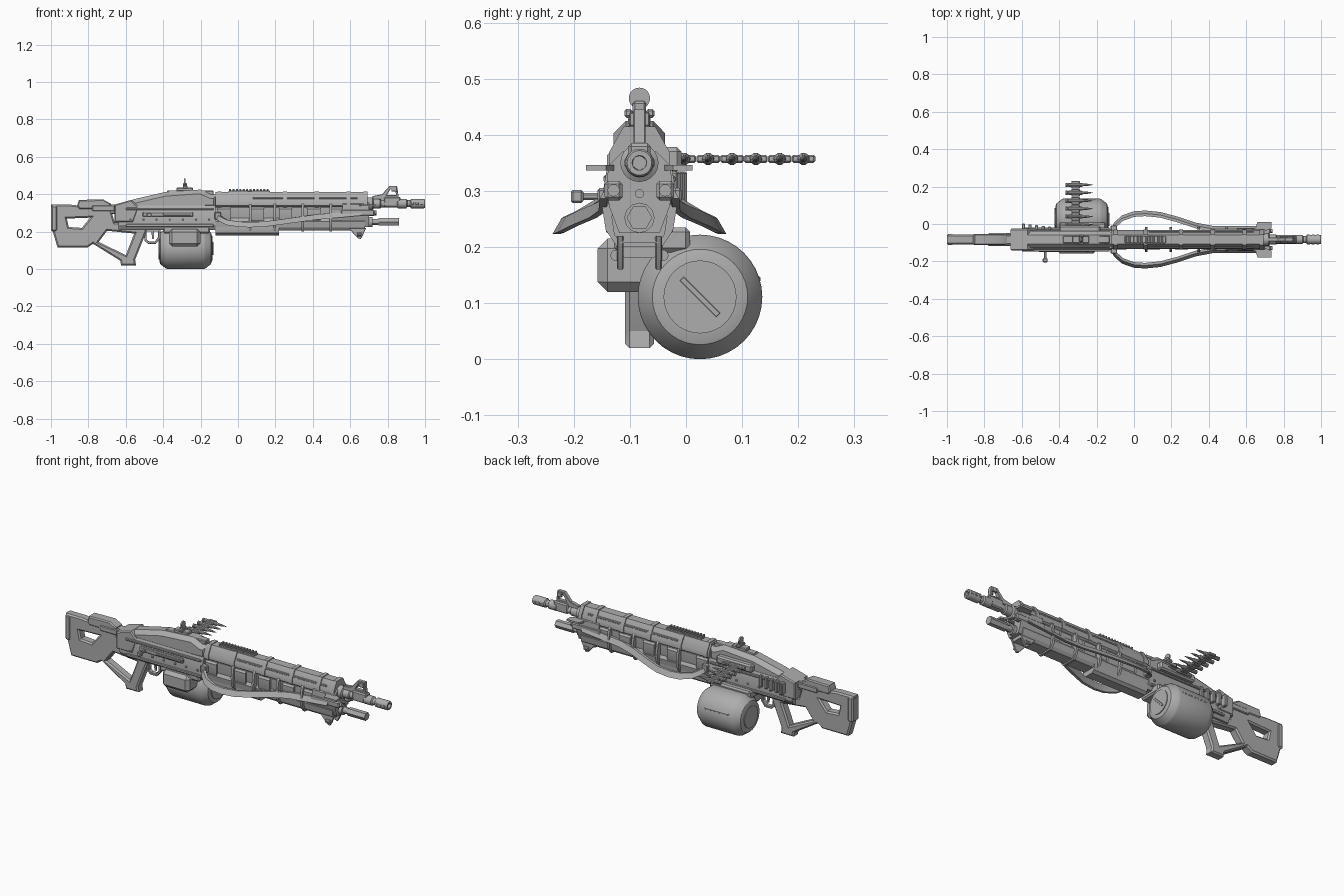
import bpy, bmesh, math
from mathutils import Vector, Matrix

cube = bpy.data.objects.get("Cube")
if cube:
    bpy.data.objects.remove(cube)

YC = -0.083  # centre plane of the weapon
grey = bpy.data.materials.new("plain grey")
grey.use_nodes = True
COLOUR = (0.42, 0.42, 0.42, 1)
grey.diffuse_color = COLOUR
grey.node_tree.nodes["Principled BSDF"].inputs["Base Color"].default_value = COLOUR
parts = []


def add(name, mesh):
    mesh.materials.clear()
    mesh.materials.append(grey)
    ob = bpy.data.objects.new(name, mesh)
    bpy.context.collection.objects.link(ob)
    parts.append(ob)
    return ob


def from_bm(name, bm):
    bmesh.ops.recalc_face_normals(bm, faces=bm.faces)
    mesh = bpy.data.meshes.new(name)
    bm.to_mesh(mesh)
    bm.free()
    return add(name, mesh)


def box(name, x, y, z, bevel=0.004):
    """Box from (min, max) pairs; y is relative to the centre plane."""
    bm = bmesh.new()
    size = (x[1] - x[0], y[1] - y[0], z[1] - z[0])
    mid = ((x[0] + x[1]) / 2, (y[0] + y[1]) / 2 + YC, (z[0] + z[1]) / 2)
    bmesh.ops.create_cube(bm, size=1, matrix=Matrix.Translation(mid) @ Matrix.Diagonal((*size, 1)))
    if bevel:
        bmesh.ops.bevel(bm, geom=bm.edges[:], offset=min(bevel, min(size) * 0.3), segments=1, affect='EDGES')
    return from_bm(name, bm)


def pair(name, x, y, z, bevel=0.004):
    box(name + "_left", x, y, z, bevel)
    box(name + "_right", x, (-y[1], -y[0]), z, bevel)


def plate(name, outlines, half, bevel=0.006, y=0):
    """Side outline in x and z, with optional holes, thickened in y."""
    cu = bpy.data.curves.new(name, 'CURVE')
    cu.dimensions, cu.fill_mode = '2D', 'BOTH'
    cu.extrude, cu.bevel_depth, cu.offset = half - bevel, bevel, -bevel
    cu.bevel_resolution = 0
    for pts in outlines:
        sp = cu.splines.new('POLY')
        sp.points.add(len(pts) - 1)
        for p, (px, pz) in zip(sp.points, pts):
            p.co = (px, pz, 0, 1)
        sp.use_cyclic_u = True
    tmp = bpy.data.objects.new(name + "_outline", cu)
    bpy.context.collection.objects.link(tmp)
    dg = bpy.context.evaluated_depsgraph_get()
    mesh = bpy.data.meshes.new_from_object(tmp.evaluated_get(dg))
    bpy.data.objects.remove(tmp)
    mesh.transform(Matrix.Translation((0, YC + y, 0)) @ Matrix.Rotation(math.pi / 2, 4, 'X'))
    return add(name, mesh)


def loft(name, rings):
    """Skin equal-length closed rings of points and cap the ends."""
    bm = bmesh.new()
    rows = [[bm.verts.new(p) for p in ring] for ring in rings]
    n = len(rows[0])
    for a, b in zip(rows, rows[1:]):
        for i in range(n):
            bm.faces.new((a[i], a[(i + 1) % n], b[(i + 1) % n], b[i]))
    bm.faces.new(rows[0])
    bm.faces.new(rows[-1])
    return from_bm(name, bm)


def section(name, x0, x1, half, grow=0):
    """Symmetric cross-section (half width, z) extruded along x."""
    pts = [(w + grow, z) for w, z in half] + [(-w - grow, z) for w, z in reversed(half)]
    return loft(name, [[(x, YC + w, z) for w, z in pts] for x in (x0, x1)])


def lathe(name, profile, z, y=0, n=20):
    """Turned part along x from (x, radius) points."""
    return loft(name, [[(x, YC + y + r * math.cos(math.tau * i / n), z + r * math.sin(math.tau * i / n))
                        for i in range(n)] for x, r in profile])


def tube(name, x0, x1, r, z, y=0, n=20):
    return lathe(name, [(x0, r), (x1, r)], z, y, n)


# Stock, thumbhole frame and grip
stock = [(-1, .345), (-.99, .2), (-.965, .115), (-.805, .115), (-.775, .135), (-.63, .045), (-.625, .02),
         (-.545, .02), (-.55, .05), (-.49, .2), (-.49, .25), (-.66, .25), (-.68, .32), (-.9, .345)]
plate("stock", [stock,
                [(-.915, .27), (-.905, .225), (-.835, .22), (-.79, .275)],
                [(-.7, .205), (-.745, .145), (-.6, .075), (-.555, .19)]], .026, .008)
box("butt_pad", (-1, -.965), (-.03, .03), (.2, .34), .008)
plate("cheek_rest", [[(-.86, .34), (-.85, .37), (-.72, .372), (-.68, .35), (-.68, .32), (-.85, .32)]], .03)
box("stock_tube", (-.83, -.6), (-.024, .024), (.295, .345))
pair("stock_clamp", (-.78, -.66), (.02, .034), (.31, .34))

# Receiver
section("lower_receiver", -.64, -.12, [(.038, .21), (.054, .235), (.056, .325), (.048, .34)])
plate("top_cover", [[(-.63, .32), (-.63, .35), (-.55, .375), (-.39, .412), (-.2, .425), (-.145, .4),
                     (-.11, .4), (-.11, .32)]], .046, .022)
plate("rear_hinge", [[(-.66, .25), (-.66, .345), (-.57, .37), (-.53, .33), (-.56, .25)]], .058)
box("cover_spine", (-.38, -.13), (-.02, .02), (.39, .42))
pair("receiver_rail", (-.6, -.13), (.05, .064), (.315, .328), .003)
pair("receiver_skirt", (-.6, -.13), (.048, .06), (.225, .24), .003)
box("bolt_track", (-.51, -.24), (-.068, -.05), (.28, .305))
box("bolt_cover", (-.4, -.25), (-.074, -.05), (.287, .298), .002)
box("charging_arm", (-.482, -.468), (-.118, -.05), (.284, .296), .003)
box("charging_knob", (-.488, -.462), (-.122, -.1), (.278, .302))
for i in range(5):
    box(f"side_gear_{i + 1}", (-.6 + i * .035, -.582 + i * .035), (.05, .085 - i * .004), (.27, .335))
for i in range(7):
    for s in (-1, 1):
        lathe(f"receiver_pin_{i + 1}_{'right' if s < 0 else 'left'}",
              [(-.58 + i * .07, .006), (-.57 + i * .07, .006)], .262, s * .055, 8)

# Trigger and guard
plate("trigger_guard", [[(-.505, .21), (-.5, .15), (-.48, .135), (-.44, .135), (-.415, .165), (-.415, .21)],
                        [(-.49, .2), (-.488, .158), (-.475, .147), (-.445, .147), (-.428, .17), (-.428, .2)]],
      .013, .002)
plate("trigger", [[(-.465, .21), (-.458, .16), (-.448, .16), (-.45, .21)]], .005, .001)

# Drum magazine, its feed box and slotted cap
DY = .108
lathe("drum", [(-.42, .07), (-.415, .085), (-.385, .108), (-.375, .111), (-.185, .111), (-.175, .108),
               (-.145, .085), (-.14, .068)], .111, DY, 40)
tube("drum_cap", -.145, -.136, .065, .111, DY, 32)
tube("drum_rear_cap", -.424, -.415, .06, .111, DY, 32)
slot = box("drum_slot", (-.138, -.132), (-.046, .046), (-.005, .005), .001)
slot.data.transform(Matrix.Translation((0, YC + DY, .111)) @ Matrix.Rotation(-math.pi / 4, 4, 'X')
                    @ Matrix.Translation((0, -YC, 0)))
box("feed_box", (-.37, -.2), (-.075, .06), (.12, .215), .018)
box("feed_neck", (-.4, -.15), (-.045, .09), (.19, .235), .008)
for i in range(3):
    a = math.radians(20 + i * 50)
    box(f"drum_rib_{i + 1}", (-.36, -.2), (DY + .108 * math.cos(a) - .012, DY + .108 * math.cos(a) + .006),
        (.105 + .108 * math.sin(a) - .006, .105 + .108 * math.sin(a) + .008))

# Ammunition belt
box("feed_tray", (-.4, -.18), (.03, .075), (.335, .378), .008)
for i in range(6):
    y = .08 + i * .0425
    lathe(f"round_{i + 1}", [(-.365, .011), (-.356, .011), (-.354, .008), (-.35, .011), (-.28, .011), (-.272, .007),
                             (-.25, .006), (-.22, .001)], .357, y, 10)
    box(f"belt_link_{i + 1}", (-.335, -.29), (y - .021, y + .021), (.35, .364), .003)

# Rear sight
box("sight_base", (-.33, -.24), (-.02, .02), (.415, .435))
box("sight_post", (-.295, -.272), (-.012, .012), (.43, .46))
tube("sight_disc", -.288, -.28, .019, .465, 0, 20)
pair("sight_knob", (-.295, -.27), (.012, .027), (.43, .446))

# Barrel shroud with bands and top rail
shroud = [(.03, .325), (.05, .34), (.05, .365), (.024, .411)]
section("barrel_shroud", -.12, .69, shroud)
for i, x in enumerate((-.11, .05, .24, .41, .58, .67)):
    section(f"shroud_band_{i + 1}", x, x + .022, [(w, z + (.004 if z > .36 else 0)) for w, z in shroud], .004)
box("top_rail", (-.05, .17), (-.018, .018), (.405, .42), .002)
for i in range(12):
    box(f"rail_tooth_{i + 1}", (-.048 + i * .0183, -.037 + i * .0183), (-.02, .02), (.418, .428), .002)
pair("shroud_strip", (.08, .64), (.036, .046), (.375, .385), .002)

# Inner core, forend and ribs
section("forend_core", -.12, .6, [(.034, .24), (.04, .26), (.04, .33), (.03, .34)])
for i, x in enumerate((-.11, .07, .22, .37, .5)):
    section(f"core_block_{i + 1}", x, x + .07, [(.044, .25), (.052, .27), (.052, .32), (.044, .33)])
section("lower_forend", -.12, .68, [(.033, .207), (.045, .222), (.05, .255), (.04, .272)])
section("forend_belly", -.12, .22, [(.025, .18), (.04, .192), (.046, .22), (.04, .25)])
for i, x in enumerate((.06, .19, .34, .49)):
    section(f"forend_rib_{i + 1}", x, x + .013, [(.04, .2), (.06, .23), (.068, .28), (.058, .34), (.045, .355)])
section("front_block", .56, .7, [(.036, .225), (.053, .27), (.06, .3), (.055, .345), (.03, .37)])
pair("side_tube", (.55, .73), (.03, .062), (.283, .318), .006)
for s, side in ((1, "left"), (-1, "right")):
    tube(f"side_tube_plug_{side}", .725, .74, .011, .301, s * .046, 12)
    plate(f"front_foot_{side}", [[(.59, .22), (.64, .165), (.655, .16), (.665, .175), (.685, .22)]], .006, .002, s * .034)
    tube(f"foot_pivot_{side}", .635, .66, .01, .185, s * .042, 10)
    # Flared fin beside the muzzle end
    fin = [(.6, .045), (.65, .062), (.66, .095), (.735, .095), (.735, .06), (.7, .045)]
    loft(f"front_fin_{side}", [[(x, YC + s * y, z) for x, y in fin] for z in (.336, .346)])

# Curved carrying bars on both sides: a flat band swept along a path
path = [(-.115, .05, .29), (-.1, .08, .272), (-.06, .115, .25), (.0, .136, .24), (.06, .14, .237),
        (.14, .132, .24), (.23, .108, .252), (.33, .075, .266), (.42, .058, .278), (.66, .056, .3)]
for s, side in ((1, "left"), (-1, "right")):
    rings = []
    for i, p in enumerate(path):
        d = Vector(path[min(i + 1, len(path) - 1)]) - Vector(path[max(i - 1, 0)])
        out = Vector((-d.y, d.x, 0)).normalized() * .007
        up = Vector((0, -.008, .014))
        ring = [Vector(p) + a * out + b * up for a, b in ((1, 1), (-1, 1), (-1, -1), (1, -1))]
        rings.append([(v.x, YC + s * v.y, v.z) for v in ring])
    loft(f"side_bar_{side}", rings)
pair("bar_mount", (-.125, -.09), (.045, .075), (.265, .305))

# Barrel, muzzle and gas tube
lathe("barrel", [(.68, .034), (.72, .034), (.725, .026), (.76, .026), (.765, .02), (.85, .02), (.855, .025),
                 (.9, .025), (.905, .018), (.92, .018), (.925, .025), (.995, .025), (1, .022), (1, .013), (.96, .012)], .35)
for i in range(3):
    pair(f"muzzle_prong_{i + 1}", (.925 + i * .025, .94 + i * .025), (.014, .027), (.343, .357), .002)
tube("gas_tube", .66, .8, .017, .252, 0, 12)
tube("gas_tube_cap", .75, .86, .023, .252, 0, 6)
tube("gas_tube_collar", .68, .72, .027, .252, 0, 12)
tube("guide_rod", .66, .74, .008, .295, 0, 10)

# Front sight
plate("front_sight", [[(.72, .372), (.72, .39), (.77, .4), (.81, .445), (.85, .445), (.862, .37)],
                      [(.795, .395), (.817, .43), (.838, .43), (.846, .395)]], .011, .002)
box("front_sight_block", (.78, .87), (-.02, .02), (.33, .385), .006)
pair("sight_ear", (.82, .85), (.008, .018), (.415, .44), .002)

# Smooth round parts, keep hard edges
bpy.ops.object.select_all(action='DESELECT')
for ob in parts:
    ob.select_set(True)
bpy.context.view_layer.objects.active = parts[0]
bpy.ops.object.shade_smooth_by_angle(angle=math.radians(30))
